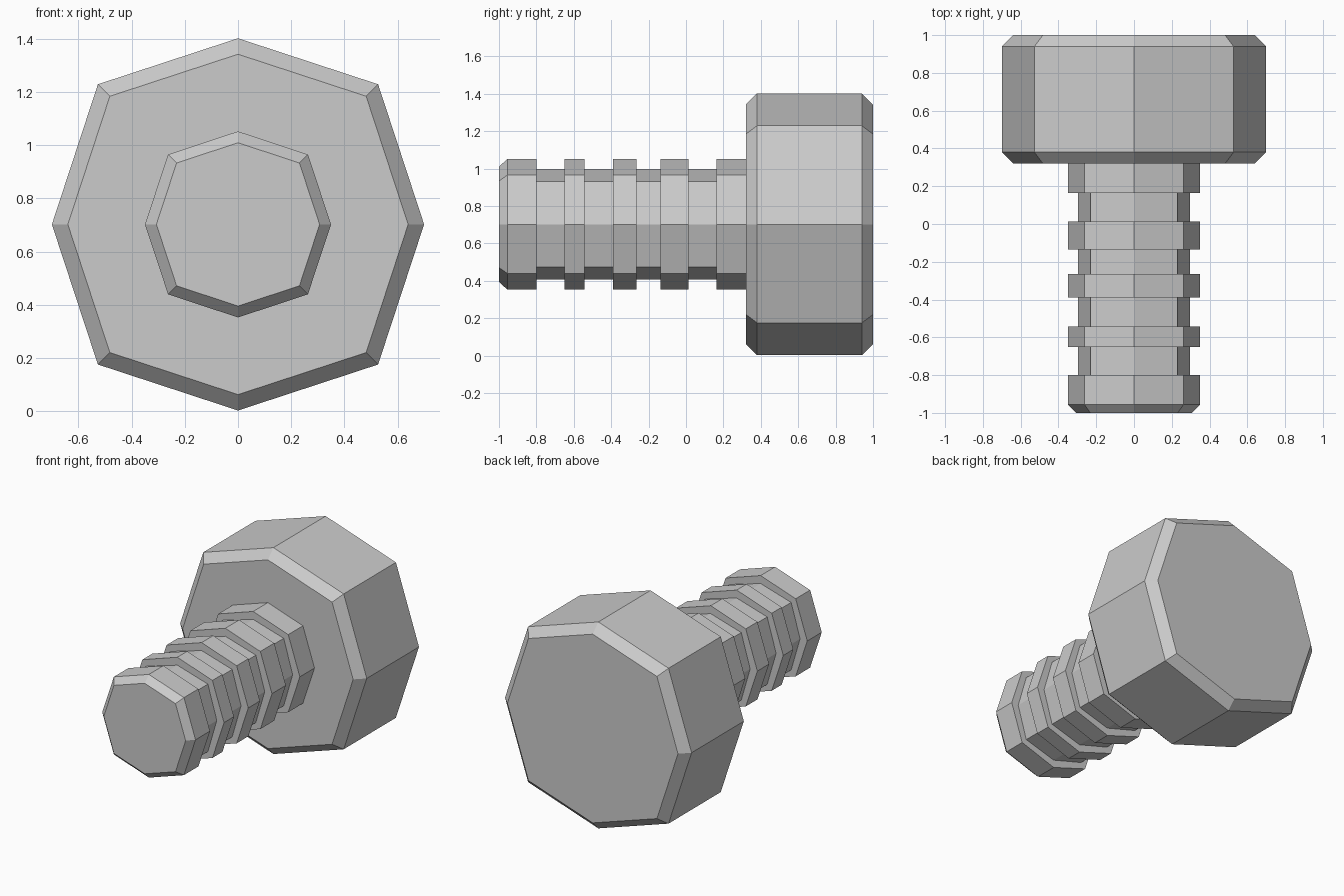
import bpy, bmesh

if "Cube" in bpy.data.objects:
    bpy.data.objects.remove(bpy.data.objects["Cube"])

CENTRE_Z = 0.702


def octagon(axis, diag):
    """Slightly pointed eight-sided section: axis corners and diagonal corners."""
    return [(axis, 0), (diag, diag), (0, axis), (-diag, diag),
            (-axis, 0), (-diag, -diag), (0, -axis), (diag, -diag)]


def loft(name, stations):
    """Skin octagon rings along y; stations are (y, axis radius, diagonal offset)."""
    bm = bmesh.new()
    rings = [[bm.verts.new((x, y, z + CENTRE_Z)) for x, z in octagon(a, d)]
             for y, a, d in stations]
    for r0, r1 in zip(rings, rings[1:]):
        for i in range(8):
            j = (i + 1) % 8
            bm.faces.new((r0[i], r0[j], r1[j], r1[i]))
    bm.faces.new(rings[0])
    bm.faces.new(rings[-1])
    bmesh.ops.recalc_face_normals(bm, faces=bm.faces)
    mesh = bpy.data.meshes.new(name)
    bm.to_mesh(mesh)
    bm.free()
    obj = bpy.data.objects.new(name, mesh)
    bpy.context.collection.objects.link(obj)
    return obj


# Head with chamfered rims
full, rim = (0.70, 0.527), (0.64, 0.482)
loft("bolt_head", [(0.32, *rim), (0.38, *full), (0.94, *full), (1.0, *rim)])

# Threaded shaft: chamfered tip, then four square-cut grooves
ridge, groove, tip = (0.35, 0.263), (0.296, 0.229), (0.307, 0.231)
stations = [(-1.0, *tip), (-0.955, *ridge)]
for start, end in [(-0.80, -0.65), (-0.543, -0.39), (-0.265, -0.136), (0.013, 0.163)]:
    stations += [(start, *ridge), (start, *groove), (end, *groove), (end, *ridge)]
stations.append((0.34, *ridge))
loft("bolt_shaft", stations)
